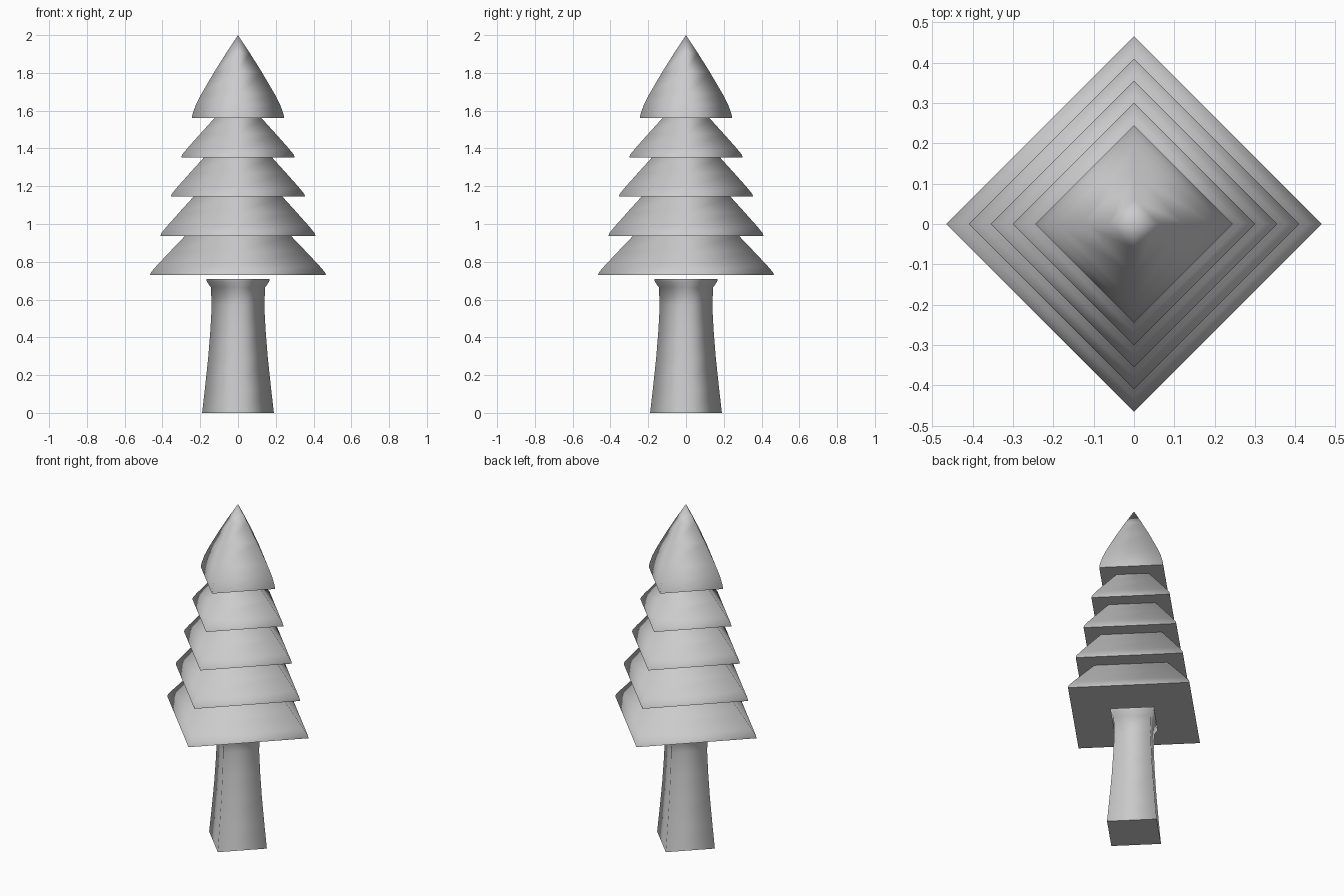
import bpy, bmesh
from math import cos, sin, pi

if "Cube" in bpy.data.objects:
    bpy.data.objects.remove(bpy.data.objects["Cube"])

SIDES = 4  # square plan with corners on the axes


def lathe(name, profile):
    """Four-sided solid from (radius, z) points; smooth sides, crisp flat rims."""
    bm = bmesh.new()
    rings = []
    for r, z in profile:
        if r == 0:
            rings.append([bm.verts.new((0, 0, z))] * SIDES)
        else:
            rings.append([bm.verts.new((r * cos(2 * pi * i / SIDES),
                                        r * sin(2 * pi * i / SIDES), z))
                          for i in range(SIDES)])
    for a, b in zip(rings, rings[1:]):
        for i in range(SIDES):
            j = (i + 1) % SIDES
            bm.faces.new(list(dict.fromkeys((a[i], a[j], b[j], b[i]))))
    bm.faces.new(rings[0][::-1])
    if profile[-1][0] > 0:
        bm.faces.new(rings[-1])
    bmesh.ops.recalc_face_normals(bm, faces=bm.faces)
    for f in bm.faces:
        f.smooth = True
    for f in bm.faces:
        if abs(f.normal.z) > 0.99:
            for e in f.edges:
                e.smooth = False
    me = bpy.data.meshes.new(name)
    bm.to_mesh(me)
    bm.free()
    ob = bpy.data.objects.new(name, me)
    bpy.context.collection.objects.link(ob)
    return ob


# Trunk: flared foot, narrow neck, small collar
lathe("trunk", [(0.19, 0), (0.175, 0.13), (0.157, 0.30), (0.146, 0.44),
                (0.139, 0.57), (0.144, 0.665), (0.165, 0.695), (0.167, 0.71)])

# Foliage: four skirts under a pointed crown, each with a flat underside
canopy = []
for k, top in enumerate((0.28, 0.235, 0.18, 0.125)):
    z, r = 0.73 + 0.2075 * k, 0.465 - 0.055 * k
    h, w = 0.2075, r - top
    canopy += [(r, z), (r - 0.004, z + 0.014), (top + 0.81 * w, z + 0.24 * h),
               (top + 0.43 * w, z + 0.6 * h), (top, z + h)]
canopy += [(0.245, 1.56), (0.241, 1.58), (0.224, 1.63), (0.193, 1.69),
           (0.125, 1.806), (0.062, 1.906), (0, 2.0)]
lathe("foliage", canopy)
